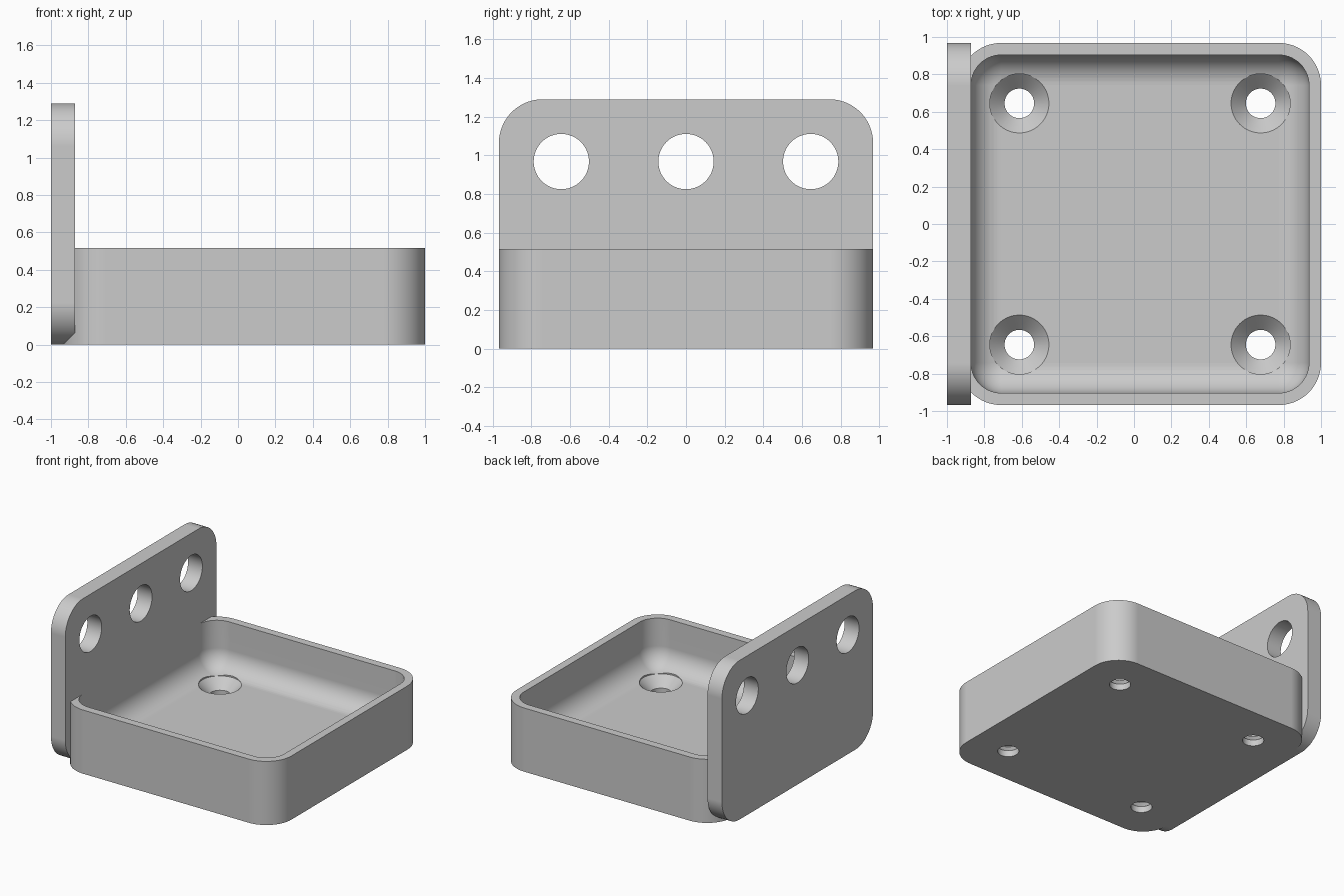
import bpy, bmesh
from math import sin, cos, pi, radians

cube = bpy.data.objects.get("Cube")
if cube:
    bpy.data.objects.remove(cube, do_unlink=True)

# Main sizes
HALF = 0.968            # half width of tray and plate
CX = 0.032              # tray centre along x
WALL, FLOOR, RIM = 0.0645, 0.129, 0.516
CORNER = 0.226
PLATE_X, PLATE_T, PLATE_H = -1.0, 0.129, 1.29

grey = bpy.data.materials.new("plain grey")
grey.use_nodes = True
grey.diffuse_color = (0.6, 0.6, 0.6, 1)
grey.node_tree.nodes["Principled BSDF"].inputs["Base Color"].default_value = (0.6, 0.6, 0.6, 1)


def rounded_rect(hw, hh, r, n=14):
    """Outline points, counter-clockwise."""
    pts = []
    for k, (sx, sy) in enumerate([(1, 1), (-1, 1), (-1, -1), (1, -1)]):
        for i in range(n + 1):
            a = (k + i / n) * pi / 2
            pts.append((sx * (hw - r) + r * cos(a), sy * (hh - r) + r * sin(a)))
    return pts


def loft(name, rings):
    """Skin a stack of equal rings and cap both ends."""
    bm = bmesh.new()
    loops = [[bm.verts.new(p) for p in ring] for ring in rings]
    n = len(loops[0])
    for a, b in zip(loops, loops[1:]):
        for i in range(n):
            j = (i + 1) % n
            bm.faces.new((a[i], a[j], b[j], b[i]))
    bm.faces.new(loops[0][::-1])
    bm.faces.new(loops[-1])
    bmesh.ops.recalc_face_normals(bm, faces=bm.faces)
    mesh = bpy.data.meshes.new(name)
    bm.to_mesh(mesh)
    bm.free()
    mesh.materials.append(grey)
    ob = bpy.data.objects.new(name, mesh)
    bpy.context.collection.objects.link(ob)
    return ob


def circle(r, n=64):
    return [(r * cos(2 * pi * i / n), r * sin(2 * pi * i / n)) for i in range(n)]


def drill(ob, cutters):
    """Subtract each cutter, then remove it."""
    bpy.context.view_layer.objects.active = ob
    for c in cutters:
        c.hide_render = True
        mod = ob.modifiers.new("hole", 'BOOLEAN')
        mod.operation, mod.solver, mod.object = 'DIFFERENCE', 'EXACT', c
        bpy.ops.object.modifier_apply(modifier=mod.name)
        bpy.data.objects.remove(c, do_unlink=True)


def finish(ob):
    bpy.ops.object.select_all(action='DESELECT')
    ob.select_set(True)
    bpy.context.view_layer.objects.active = ob
    bpy.ops.object.shade_smooth_by_angle(angle=radians(30))
    mod = ob.modifiers.new("flat face normals", 'WEIGHTED_NORMAL')
    mod.keep_sharp = True


# Tray: outer wall, rim, then cavity with a rounded floor edge
def tray_ring(inset, z, r):
    return [(CX + x, y, z) for x, y in rounded_rect(HALF - inset, HALF - inset, r)]


fillet = CORNER - WALL
rings = [tray_ring(0, 0, CORNER), tray_ring(0, RIM, CORNER), tray_ring(WALL, RIM, fillet)]
STEPS = 12
for i in range(STEPS + 1):
    a = i / STEPS * pi / 2
    rings.append(tray_ring(WALL + fillet * (1 - cos(a)),
                           FLOOR + fillet * (1 - sin(a)),
                           max(fillet * cos(a), 0.002)))
tray = loft("tray", rings)

# Countersunk screw holes in the tray floor
SCREW, HEAD = 0.079, 0.158
screw_profile = [(SCREW, -0.1), (SCREW, FLOOR - HEAD + SCREW), (HEAD, FLOOR), (HEAD, 0.45)]
drill(tray, [loft("screw_cutter",
                  [[(CX + sx * 0.645 + x, sy * 0.645 + y, z) for x, y in circle(r)]
                   for r, z in screw_profile])
             for sx in (-1, 1) for sy in (-1, 1)])
finish(tray)

# Upright side plate with three round holes
plate = loft("side_plate",
             [[(x, y, PLATE_H / 2 + z) for y, z in rounded_rect(HALF, PLATE_H / 2, CORNER)]
              for x in (PLATE_X, PLATE_X + PLATE_T)])
drill(plate, [loft("plate_cutter",
                   [[(x, cy + y, 0.968 + z) for y, z in circle(0.143)]
                    for x in (PLATE_X - 0.1, PLATE_X + PLATE_T + 0.1)])
              for cy in (-0.645, 0, 0.645)])
finish(plate)
